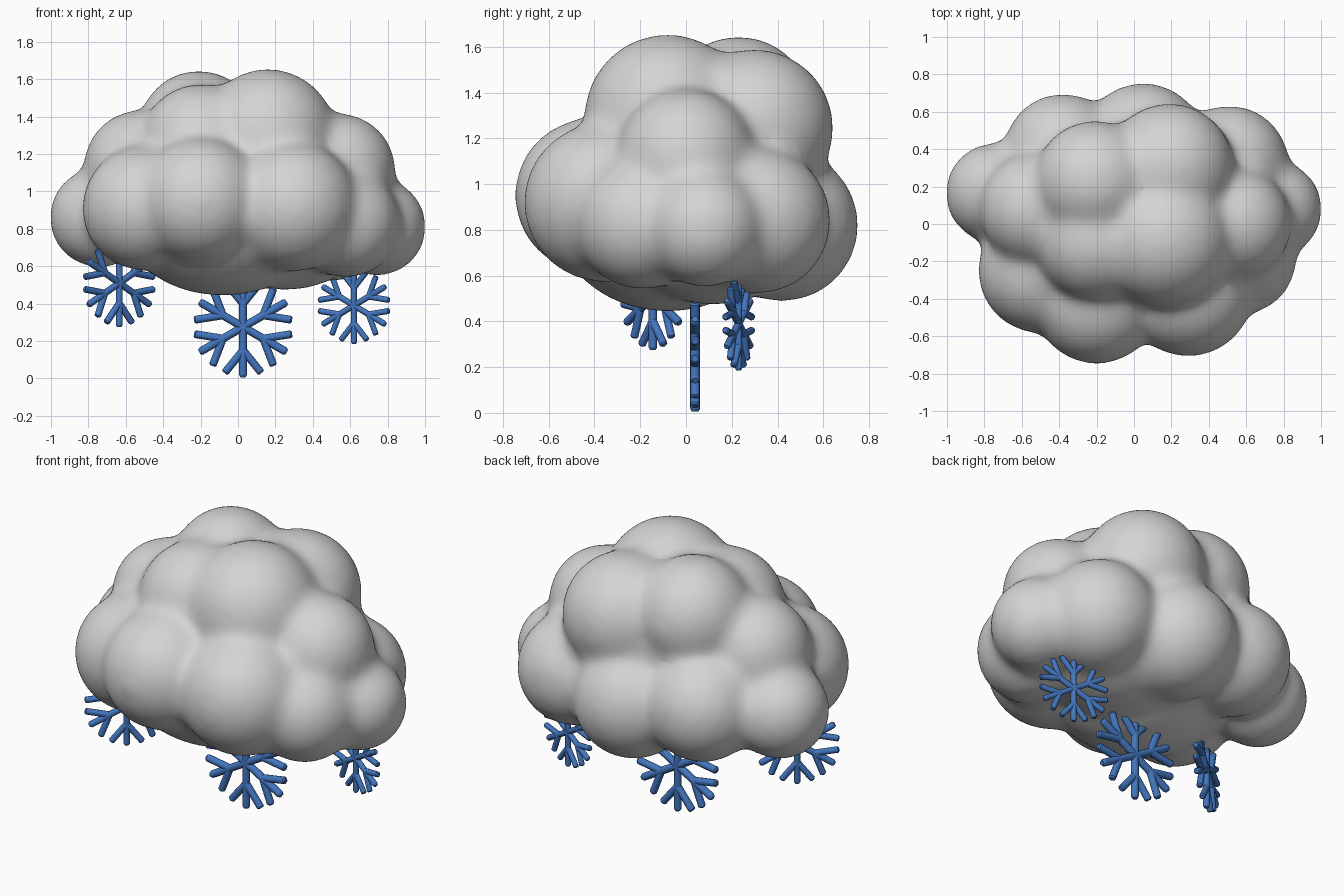
import bpy, bmesh, math
from mathutils import Matrix, Vector

cube = bpy.data.objects.get("Cube")
if cube:
    bpy.data.objects.remove(cube)


def make_material(name, color):
    m = bpy.data.materials.new(name)
    m.use_nodes = True
    m.diffuse_color = (*color, 1)
    m.node_tree.nodes["Principled BSDF"].inputs["Base Color"].default_value = (*color, 1)
    return m


grey = make_material("cloud grey", (0.66, 0.66, 0.66))
blue = make_material("ice blue", (0.055, 0.18, 0.52))


def make_object(name, bm, mat):
    me = bpy.data.meshes.new(name)
    bm.to_mesh(me)
    bm.free()
    me.materials.append(mat)
    ob = bpy.data.objects.new(name, me)
    bpy.context.collection.objects.link(ob)
    return ob


# Cloud puffs: x, y, z, radius
puffs = [
    # lower ring
    (-0.74, 0.165, 0.86, 0.272), (-0.50, -0.25, 0.91, 0.337),
    (-0.20, -0.41, 0.95, 0.342), (0.29, -0.36, 0.92, 0.352),
    (0.575, -0.19, 0.83, 0.295), (0.745, 0.08, 0.81, 0.265),
    (0.51, 0.315, 0.84, 0.322), (0.05, 0.42, 0.82, 0.337),
    (-0.38, 0.38, 0.88, 0.32),
    # middle shoulders
    (0.54, 0.00, 1.115, 0.305), (-0.52, 0.08, 1.13, 0.308),
    # crown
    (0.16, -0.08, 1.29, 0.368), (-0.20, -0.09, 1.25, 0.327),
    (0.19, 0.30, 1.245, 0.348), (-0.21, 0.23, 1.325, 0.325),
]
# Filling core and underside: centre, then half sizes
cores = [((0, 0, 0.95), (0.72, 0.50, 0.42)), ((0, 0.08, 1.15), (0.58, 0.46, 0.40)),
         ((-0.08, -0.08, 0.87), (0.56, 0.50, 0.43)),
         ((0.25, 0.12, 0.87), (0.50, 0.45, 0.40))]
blobs = [((x, y, z), (r, r, r)) for x, y, z, r in puffs] + cores

bm = bmesh.new()
for centre, size in blobs:
    bmesh.ops.create_icosphere(bm, subdivisions=4, radius=1,
                               matrix=Matrix.LocRotScale(Vector(centre), None, Vector(size)))
cloud = make_object("cloud", bm, grey)

# Fuse the puffs and melt the creases into wide, shallow folds
remesh = cloud.modifiers.new("Fuse", 'REMESH')
remesh.mode = 'VOXEL'
remesh.voxel_size = 0.022
remesh.use_smooth_shade = True
soften = cloud.modifiers.new("Soften", 'SMOOTH')
soften.factor = 0.5
soften.iterations = 50


def add_rod(bm, a, b, radius):
    """Round rod with a slightly narrowed tip, from a to b."""
    d = b - a
    rot = d.to_track_quat('Z', 'Y')
    for start, end, r1, r2 in ((0, 0.95, 1, 1), (0.95, 1, 1, 0.65)):
        mid = a + d * (start + end) / 2
        bmesh.ops.create_cone(bm, cap_ends=True, segments=10, radius1=radius * r1,
                              radius2=radius * r2, depth=d.length * (end - start),
                              matrix=Matrix.LocRotScale(mid, rot, None))


def snowflake(name, location, size, turn):
    bm = bmesh.new()
    ray = lambda angle: Vector((math.cos(angle), 0, math.sin(angle)))
    for i in range(6):
        angle = math.radians(90 + 60 * i)
        tip = ray(angle)
        add_rod(bm, Vector(), tip, 0.08)
        # pair of side branches on each arm
        for side in (-1, 1):
            root = tip * 0.46
            add_rod(bm, root, root + ray(angle + side * math.radians(39)) * 0.58, 0.077)
    ob = make_object(name, bm, blue)
    ob.location = location
    ob.scale = (size,) * 3
    ob.rotation_euler.z = math.radians(turn)
    return ob


flakes = [
    snowflake("snowflake_middle", (0.027, 0.04, 0.275), 0.27, 0),
    snowflake("snowflake_right", (-0.635, -0.145, 0.51), 0.235, 35),
    snowflake("snowflake_left", (0.62, 0.23, 0.39), 0.205, -17),
]

# Smooth shading on the rods with sharp caps
bpy.ops.object.select_all(action='DESELECT')
for ob in flakes:
    ob.select_set(True)
bpy.context.view_layer.objects.active = flakes[0]
bpy.ops.object.shade_smooth_by_angle(angle=math.radians(40))
